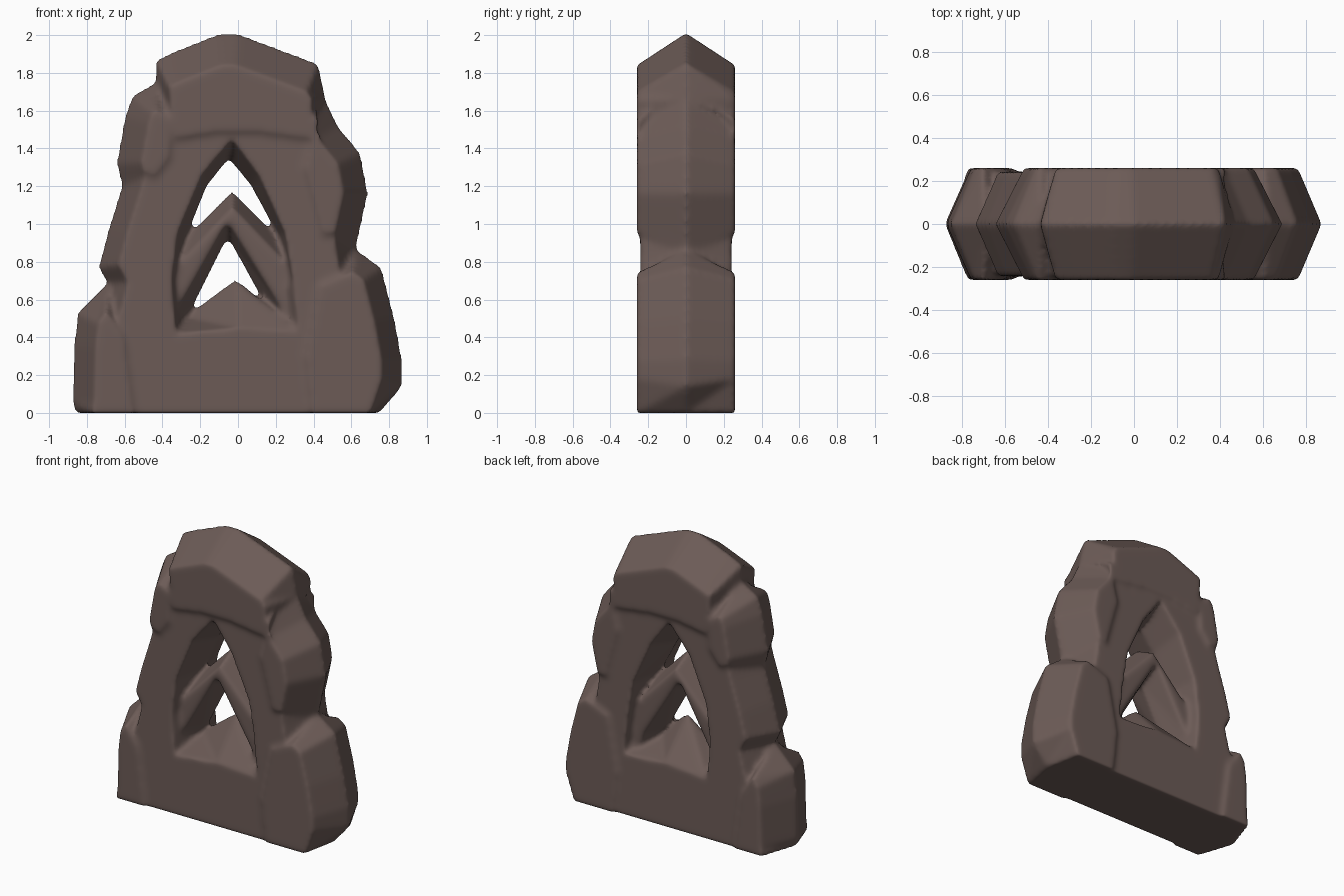
import bpy, bmesh
from mathutils import Vector

if "Cube" in bpy.data.objects:
    bpy.data.objects.remove(bpy.data.objects["Cube"])

bm = bmesh.new()


def inset(pts, amount, top_extra=0.0):
    """Shrink a front-view outline along its corner normals; the foot stays on the ground."""
    n = len(pts)
    area = sum(pts[i][0] * pts[(i + 1) % n][1] - pts[(i + 1) % n][0] * pts[i][1] for i in range(n))
    sign = 1 if area > 0 else -1
    out = []
    for i in range(n):
        p = Vector(pts[i])
        a = (p - Vector(pts[i - 1])).normalized()
        b = (Vector(pts[(i + 1) % n]) - p).normalized()
        na, nb = Vector((-a.y, a.x)) * sign, Vector((-b.y, b.x)) * sign
        m = (na + nb).normalized()
        q = p + m * amount / max(m.dot(na), 0.75)
        drop = top_extra if p.y > 1.8 else 0
        out.append((q.x, p.y if p.y < 0.06 else q.y - drop))
    return out


def loft(face_pts, mid_pts, depth):
    """Three rings, front, middle and back, joined by sloping sides."""
    rings = [[bm.verts.new((x, y, z)) for x, z in pts]
             for pts, y in ((face_pts, -depth), (mid_pts, 0), (face_pts, depth))]
    n = len(mid_pts)
    for r, s in zip(rings, rings[1:]):
        for i in range(n):
            j = (i + 1) % n
            bm.faces.new((r[i], r[j], s[j], s[i]))
    return rings


def stone(outline, depth=0.26, slope=0.1, top_extra=0.0):
    rings = loft(inset(outline, slope, top_extra), outline, depth)
    bm.faces.new(rings[0])
    bm.faces.new(rings[2])


# Arch body with its tall opening; the opening narrows towards the middle
outer = [(-.76, 0), (-.76, .4), (-.69, .68), (-.74, .77), (-.685, .98), (-.615, 1.2),
         (-.53, 1.5), (-.43, 1.72), (-.1, 1.84), (.3, 1.74), (.46, 1.62), (.55, 1.35),
         (.61, .95), (.62, .86), (.68, .5), (.72, 0)]
hole_mid = [(-.05, 1.345), (.07, 1.2), (.21, .94), (.25, .75), (.19, .52), (-.01, .71),
            (-.28, .51), (-.29, .75), (-.27, .94), (-.165, 1.2)]
hole_face = [(-.03, 1.45), (.11, 1.26), (.25, .95), (.29, .7), (.32, .43), (0, .45),
             (-.33, .42), (-.35, .7), (-.32, .95), (-.19, 1.26)]
out_rings = loft(inset(outer, .1), outer, .242)
in_rings = loft(hole_face, hole_mid, .242)
for k in (0, 2):
    edges = []
    for ring in (out_rings[k], in_rings[k]):
        edges += [bm.edges.get((ring[i - 1], ring[i])) for i in range(len(ring))]
    bmesh.ops.triangle_fill(bm, edges=edges, use_beauty=True)

# Crown stone
stone([(-.435, 1.74), (-.435, 1.87), (-.34, 1.915), (-.1, 2.01), (0, 2.01), (.425, 1.85),
       (.465, 1.66), (.43, 1.38), (.1, 1.42), (-.1, 1.42), (-.4, 1.38)], slope=.07, top_extra=.1)
# Upper left stone
stone([(-.61, 1.18), (-.645, 1.32), (-.6, 1.57), (-.56, 1.68), (-.43, 1.755), (-.22, 1.62),
       (-.24, 1.3), (-.4, 1.1)], slope=.13)
# Upper right stone
stone([(.38, 1.72), (.46, 1.67), (.53, 1.52), (.65, 1.375), (.69, 1.16), (.62, .84), (.36, .8),
       (.22, 1.3)], slope=.13)
# Lower left foot stone
stone([(-.86, 0), (-.878, .06), (-.87, .35), (-.85, .53), (-.69, .69), (-.5, .45), (-.44, 0)], slope=.115)
# Lower right foot stone
stone([(.75, 0), (.87, .14), (.87, .28), (.83, .5), (.76, .77), (.62, .87), (.34, .75), (.25, .3), (.3, 0)],
      slope=.11)
# Recessed chevron bar across the opening
stone([(-.43, .77), (-.265, .94), (-.03, 1.178), (.205, .94), (.39, .75), (.38, .4), (.2, .42),
       (.16, .54), (-.055, .93), (-.25, .54), (-.3, .42), (-.43, .4)], depth=.17, slope=.07)

bmesh.ops.recalc_face_normals(bm, faces=bm.faces[:])
mesh = bpy.data.meshes.new("rock_arch")
bm.to_mesh(mesh)
bm.free()
arch = bpy.data.objects.new("rock_arch", mesh)
bpy.context.collection.objects.link(arch)

# Brown stone colour
mat = bpy.data.materials.new("brown stone")
mat.diffuse_color = (0.15, 0.105, 0.094, 1)
mat.use_nodes = True
mat.node_tree.nodes["Principled BSDF"].inputs["Base Color"].default_value = mat.diffuse_color
mesh.materials.append(mat)

# Fuse the stones into one skin and soften the seams
fuse = arch.modifiers.new("fuse", 'REMESH')
fuse.mode = 'VOXEL'
fuse.voxel_size = 0.016
fuse.use_smooth_shade = True
soften = arch.modifiers.new("soften", 'SMOOTH')
soften.factor = 0.5
soften.iterations = 8
